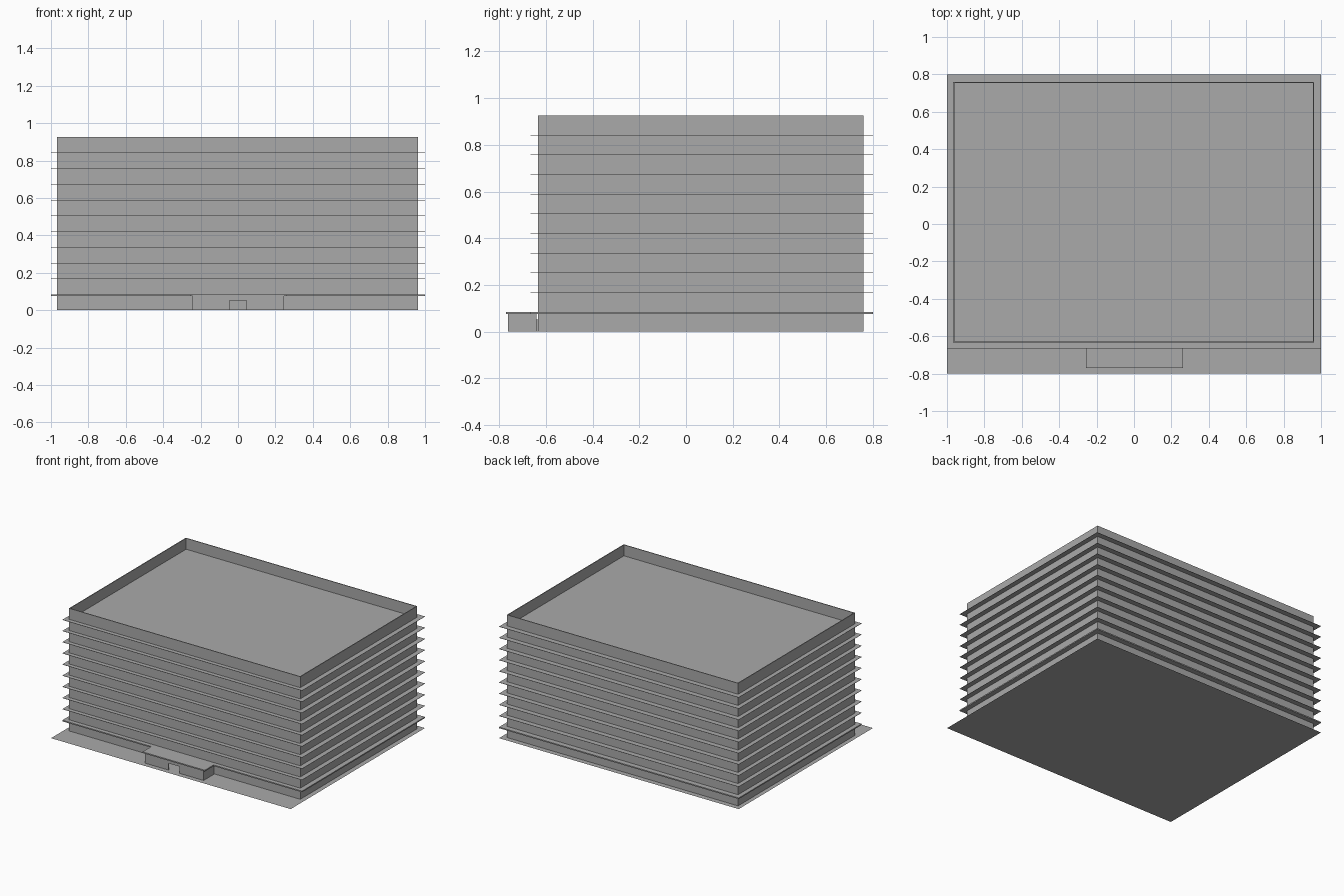
import bpy
import bmesh
from mathutils import Vector

cube = bpy.data.objects.get("Cube")
if cube:
    bpy.data.objects.remove(cube, do_unlink=True)

grey = bpy.data.materials.new("concrete grey")
grey.use_nodes = True
grey.diffuse_color = (0.4, 0.4, 0.4, 1)
grey.node_tree.nodes["Principled BSDF"].inputs["Base Color"].default_value = grey.diffuse_color


def finish(name, bm):
    bmesh.ops.recalc_face_normals(bm, faces=bm.faces)
    mesh = bpy.data.meshes.new(name)
    bm.to_mesh(mesh)
    bm.free()
    mesh.materials.append(grey)
    obj = bpy.data.objects.new(name, mesh)
    bpy.context.collection.objects.link(obj)
    return obj


def box(name, x0, x1, y0, y1, z0, z1):
    bm = bmesh.new()
    bmesh.ops.create_cube(bm, size=1)
    low, high = Vector((x0, y0, z0)), Vector((x1, y1, z1))
    for v in bm.verts:
        v.co = (low + high) / 2 + v.co * (high - low)
    return finish(name, bm)


def wall(name, plan, z0, z1, thickness, closed=True):
    """Upright thin wall following a plan outline."""
    bm = bmesh.new()
    low = [bm.verts.new((x, y, z0)) for x, y in plan]
    high = [bm.verts.new((x, y, z1)) for x, y in plan]
    count = len(plan)
    for i in range(count if closed else count - 1):
        j = (i + 1) % count
        bm.faces.new((low[i], low[j], high[j], high[i]))
    obj = finish(name, bm)
    solid = obj.modifiers.new("thickness", "SOLIDIFY")
    solid.thickness = thickness
    solid.offset = -1
    solid.use_even_offset = True
    return obj


# Ground plate
bm = bmesh.new()
bmesh.ops.create_grid(bm, x_segments=1, y_segments=1, size=1)
for v in bm.verts:
    v.co.y *= 0.8
finish("ground_plate", bm)

# Outer walls, rising past the roof as a parapet
LEFT, RIGHT, FRONT, BACK = -0.967, 0.963, -0.633, 0.76
wall("outer_walls", [(LEFT, FRONT), (RIGHT, FRONT), (RIGHT, BACK), (LEFT, BACK)],
     0, 0.925, 0.006)

# Overhanging floor slabs: a thicker one above the ground floor, thin above
STOREY = 0.0842
for level in range(1, 11):
    z = level * STOREY
    drop = 0.009 if level == 1 else 0.002
    box(f"floor_slab_{level}", -1, 1, -0.665, 0.8, z - drop, z)

# Entrance porch: side walls, split front wall and lintel around the doorway
PORCH_FRONT, PORCH_BACK, T = -0.762, -0.64, 0.006
DOOR, DOOR_TOP, PORCH_TOP = 0.046, 0.051, 0.075
for name, side, edge in (("right", -1, -0.243), ("left", 1, 0.247)):
    x0, x1 = sorted((edge, edge - side * T))
    box(f"porch_wall_{name}", x0, x1, PORCH_FRONT, PORCH_BACK, 0, PORCH_TOP)
    x0, x1 = sorted((edge, side * DOOR))
    box(f"porch_front_{name}", x0, x1, PORCH_FRONT, PORCH_FRONT + T, 0, PORCH_TOP)
box("porch_lintel", -DOOR, DOOR, PORCH_FRONT, PORCH_FRONT + T, DOOR_TOP, PORCH_TOP)
box("porch_canopy", -0.257, 0.262, -0.77, -0.66, PORCH_TOP, STOREY)

# Inner door on the building wall
box("inner_door", -DOOR, DOOR, -0.64, FRONT, 0, DOOR_TOP)
